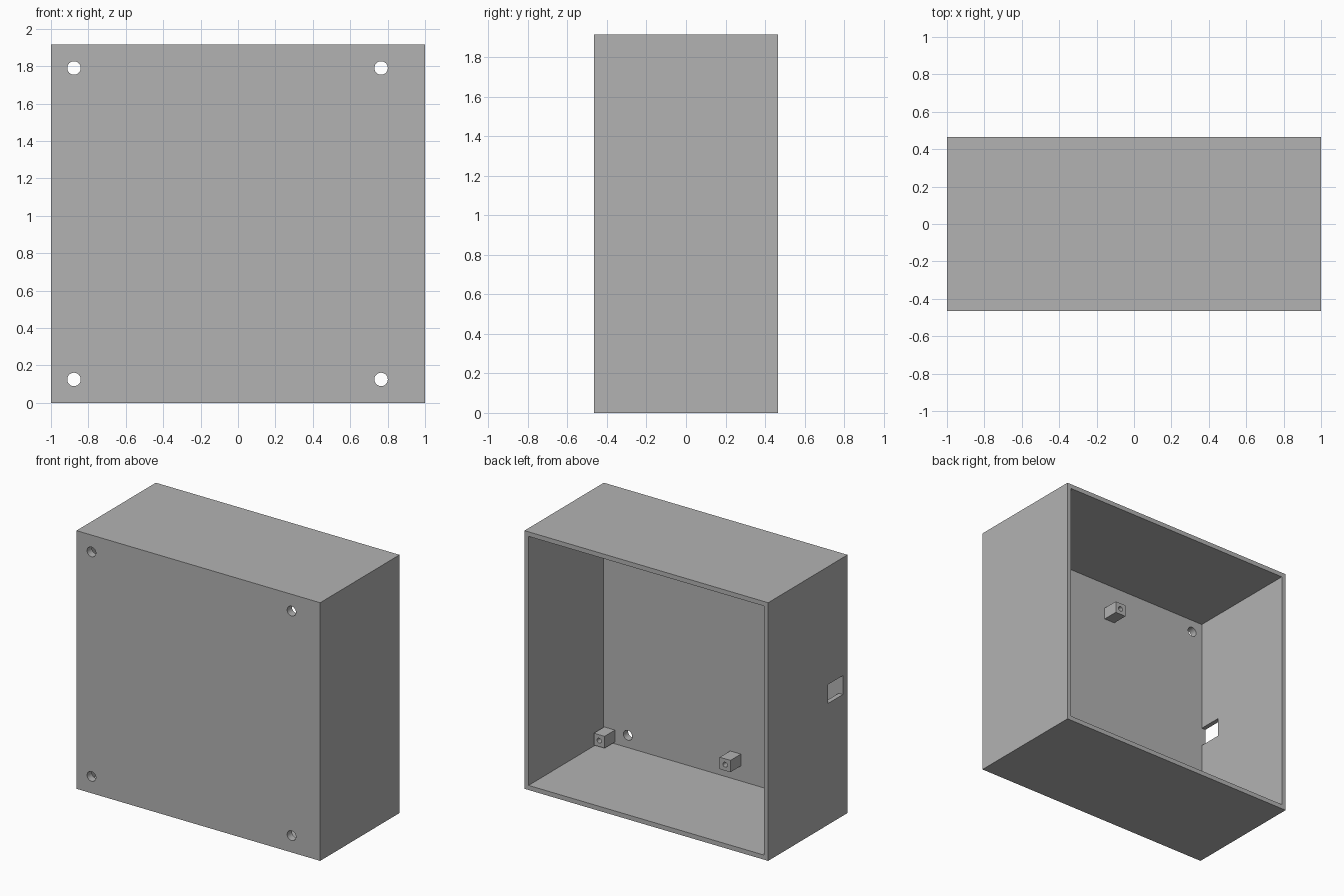
import bpy
import math

cube = bpy.data.objects.get("Cube")
if cube:
    bpy.data.objects.remove(cube, do_unlink=True)

# Overall sizes
HALF_W, HALF_D, HEIGHT = 1.0, 0.465, 1.915
WALL = 0.034
FLOOR_Y = -0.41          # inner face of the front panel
POST, POST_LEN = 0.088, 0.122

grey = bpy.data.materials.new("plain grey")
grey.use_nodes = True
grey.diffuse_color = (0.45, 0.45, 0.45, 1)
grey.node_tree.nodes["Principled BSDF"].inputs["Base Color"].default_value = (0.45, 0.45, 0.45, 1)


def box(name, lo, hi):
    """Axis-aligned box between two corners."""
    bpy.ops.mesh.primitive_cube_add(size=1, location=[(a + b) / 2 for a, b in zip(lo, hi)])
    ob = bpy.context.object
    ob.name = name
    ob.scale = [b - a for a, b in zip(lo, hi)]
    bpy.ops.object.transform_apply(location=True, rotation=True, scale=True)
    ob.data.materials.append(grey)
    return ob


def rod(name, x, z, radius, y0, y1):
    """Cylinder running along y."""
    bpy.ops.mesh.primitive_cylinder_add(vertices=32, radius=radius, depth=y1 - y0,
                                        location=(x, (y0 + y1) / 2, z),
                                        rotation=(math.pi / 2, 0, 0))
    ob = bpy.context.object
    ob.name = name
    bpy.ops.object.transform_apply(location=True, rotation=True, scale=True)
    ob.data.materials.append(grey)
    return ob


def cut(target, cutter):
    """Subtract the cutter, then discard it."""
    cutter.hide_render = True
    mod = target.modifiers.new("cut", 'BOOLEAN')
    mod.operation = 'DIFFERENCE'
    mod.solver = 'EXACT'
    mod.object = cutter
    bpy.context.view_layer.objects.active = target
    bpy.ops.object.modifier_apply(modifier=mod.name)
    bpy.data.objects.remove(cutter, do_unlink=True)


# Housing, open at the back
housing = box("housing", (-HALF_W, -HALF_D, 0), (HALF_W, HALF_D, HEIGHT))
cut(housing, box("cavity_cutter", (-HALF_W + WALL, FLOOR_Y, WALL),
                 (HALF_W - WALL, HALF_D + 0.1, HEIGHT - WALL)))

# Mounting holes through the front panel
for x in (-0.877, 0.765):
    for z in (0.125, 1.79):
        cut(housing, rod("hole_cutter", x, z, 0.036, -HALF_D - 0.1, FLOOR_Y + 0.1))

# Cable window in the right wall
cut(housing, box("window_cutter", (-HALF_W - 0.1, FLOOR_Y, 0.9),
                 (-HALF_W + WALL + 0.05, -0.235, 1.04)))

# Board posts with blind screw holes
posts = {"lower_left": (0.914, 0.092), "lower_right": (-0.119, 0.19),
         "upper_left": (0.914, 1.665), "upper_right": (-0.119, 1.64)}
for place, (x, z) in posts.items():
    h = POST / 2
    end = FLOOR_Y + POST_LEN
    post = box(place + "_post", (x - h, FLOOR_Y - 0.01, z - h), (x + h, end, z + h))
    cut(post, rod("screw_cutter", x, z, 0.018, FLOOR_Y, end + 0.05))
